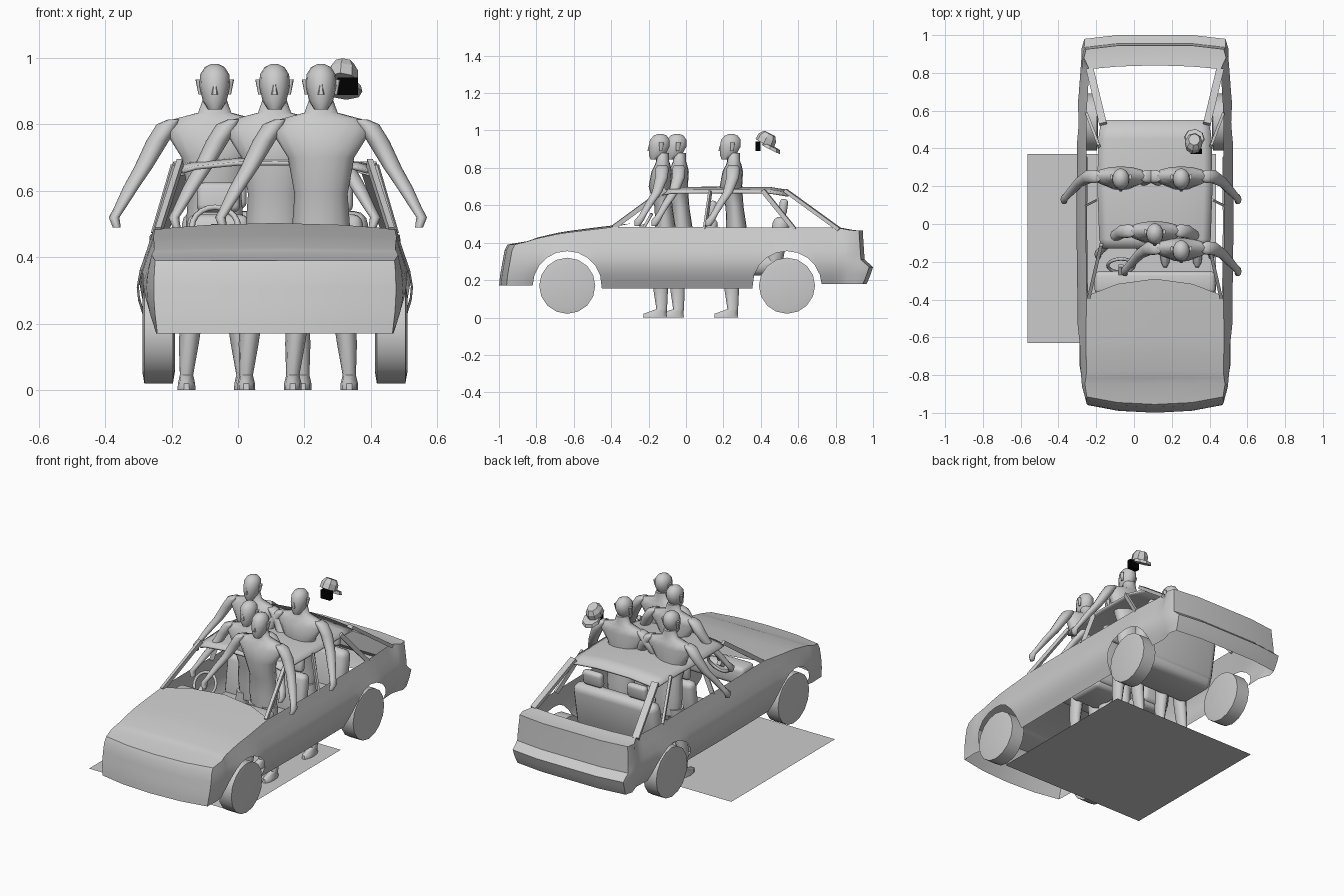
import bpy, bmesh, math
from mathutils import Vector

if "Cube" in bpy.data.objects:
    bpy.data.objects.remove(bpy.data.objects["Cube"], do_unlink=True)


def material(name, value):
    mat = bpy.data.materials.new(name)
    mat.use_nodes = True
    colour = (value, value, value, 1)
    mat.diffuse_color = colour
    mat.node_tree.nodes["Principled BSDF"].inputs["Base Color"].default_value = colour
    return mat


GREY = material("plain_grey", 0.6)
BLACK = material("black", 0)
MID = 0.111  # centre line of the car


def finish(name, bm, mat=GREY, angle=35):
    """Turn a bmesh into a shaded object."""
    bmesh.ops.remove_doubles(bm, verts=bm.verts, dist=0.0005)
    bmesh.ops.recalc_face_normals(bm, faces=bm.faces)
    mesh = bpy.data.meshes.new(name)
    bm.to_mesh(mesh)
    bm.free()
    mesh.materials.append(mat)
    ob = bpy.data.objects.new(name, mesh)
    bpy.context.collection.objects.link(ob)
    if angle:
        bpy.ops.object.select_all(action='DESELECT')
        ob.select_set(True)
        bpy.context.view_layer.objects.active = ob
        bpy.ops.object.shade_smooth_by_angle(angle=math.radians(angle))
    return ob


def lerp(table, t):
    """Piecewise linear lookup."""
    if t <= table[0][0]:
        return table[0][1]
    for (a, va), (b, vb) in zip(table, table[1:]):
        if t <= b:
            return va + (vb - va) * (t - a) / (b - a)
    return table[-1][1]


def add_grid(bm, rows, closed=False):
    """Skin a list of equally long point rows."""
    made = [[bm.verts.new(p) for p in row] for row in rows]
    count = len(rows[0])
    for low, high in zip(made, made[1:]):
        for i in range(count if closed else count - 1):
            j = (i + 1) % count
            bm.faces.new((low[i], low[j], high[j], high[i]))
    return made


def add_loft(bm, rings, side=1, sides=10):
    """Stack of horizontal ellipses: z, centre x, centre y, radius x, radius y."""
    rows = []
    for z, cx, cy, rx, ry in rings:
        turn = [math.tau * i / sides for i in range(sides)]
        rows.append([(side * cx + rx * math.cos(a), cy + ry * math.sin(a), z) for a in turn])
    made = add_grid(bm, rows, closed=True)
    bm.faces.new(made[0])
    bm.faces.new(made[-1])


def box(name, centre, size, bevel=0.0, tilt=0, mat=GREY):
    bm = bmesh.new()
    bmesh.ops.create_cube(bm, size=1)
    bmesh.ops.scale(bm, vec=size, verts=bm.verts)
    if bevel:
        bmesh.ops.bevel(bm, geom=bm.edges[:], offset=bevel, segments=3, profile=0.5, affect='EDGES')
    ob = finish(name, bm, mat, 50 if bevel else 0)
    ob.location = centre
    ob.rotation_euler.x = math.radians(tilt)
    return ob


def beam(name, start, end, width, depth):
    start, end = Vector(start), Vector(end)
    ob = box(name, (start + end) / 2, (width, depth, (end - start).length))
    ob.rotation_euler = (end - start).to_track_quat('Z', 'Y').to_euler()


# Car body: wall around the plan outline, with arches cut into its lower edge
WHEELS = (-0.635, 0.54)
ARCH = 0.185
WIDTH = [(-.9, .385), (-.6, .41), (0, .418), (.6, .412), (.9, .39)]
TOP = [(-.95, .39), (-.67, .45), (-.38, .485), (.8, .48), (.95, .465)]
BULGE = [(.155, .86), (.25, .98), (.33, 1), (.4, .94), (.49, .87)]
FRONT = [(.16, 0), (.22, .005), (.36, .03), (.4, .05)]
REAR = [(.17, -.04), (.21, -.02), (.27, 0), (.31, -.045), (.46, -.055)]
LEVELS = (0, .2, .23, .27, .31, .36, .42, 1)


def bottom(y):
    for c in WHEELS:
        if abs(y - c) < ARCH:
            return 0.17 + math.sqrt(ARCH ** 2 - (y - c) ** 2)
    return 0.17 if y < -0.8 else 0.18 if y > 0.7 else 0.155


def wall(x, y, level):
    """Point of the body wall for a plan position and a height level."""
    z = min(max(level, bottom(y)), lerp(TOP, y))
    nose = min(max((-0.8 - y) / 0.15, 0), 1)
    tail = min(max((y - 0.82) / 0.12, 0), 1)
    squeeze = 1 - (1 - lerp(BULGE, z)) * (1 - 0.75 * max(nose, tail))
    shift = nose * lerp(FRONT, z) + tail * lerp(REAR, z)
    return Vector((MID + x * squeeze, y + shift, z))


stations = [-.87, -.4, -.38, -.2, 0, .2, .78, .82, .87, .93]
for c in WHEELS:
    stations += [c - ARCH * math.cos(math.pi * i / 10) for i in range(11)]
nose_cols = [(0, -1), (.2, -.99), (.365, -.96)]
tail_cols = [(.375, .98), (.2, 1), (0, 1)]
half = nose_cols + [(lerp(WIDTH, y), y) for y in sorted(stations)] + tail_cols
outline = half + [(-x, y) for x, y in reversed(half[1:-1])]

body = bmesh.new()
add_grid(body, [[wall(x, y, level) for x, y in outline] for level in LEVELS], closed=True)


def across(col, crown, bow):
    """Row of points spanning the car between two wall tops."""
    edge = wall(*col, 1)
    return [(MID + (edge.x - MID) * u, edge.y + bow * (1 - u * u), edge.z + crown * (1 - u * u))
            for u in (-1, -.55, 0, .55, 1)]


# Bonnet and rear deck
lid = [c for c in half[3:] if c[1] < -0.37]
front_row = [wall(s * x, y, 1) for s, x, y in
             [(-1, *half[2]), (-1, *half[1]), (1, *half[0]), (1, *half[1]), (1, *half[2])]]
add_grid(body, [front_row] + [across(c, .018 * (i + 1) / len(lid), .09 * ((i + 1) / len(lid)) ** 3)
                              for i, c in enumerate(lid)])
deck = [c for c in half[:-3] if c[1] > 0.81]
rear_row = [wall(s * x, y, 1) for s, x, y in
            [(-1, *half[-3]), (-1, *half[-2]), (1, *half[-1]), (1, *half[-2]), (1, *half[-3])]]
add_grid(body, [across(c, 0, .02) for c in deck] + [rear_row])
finish("car_body", body)

# Roof panel with a slight crown
roof = bmesh.new()
roof_rows = []
for y, drop, w in [(-.13, .012, .28), (-.08, .002, .295), (.2, 0, .305), (.45, .002, .3), (.55, .018, .285)]:
    roof_rows.append([(MID + w * u, y, .7 - drop - .025 * abs(u) ** 4) for u in (-1, -.85, -.4, 0, .4, .85, 1)])
add_grid(roof, roof_rows)
roof_ob = finish("roof", roof)
roof_ob.modifiers.new("thickness", 'SOLIDIFY').thickness = 0.012

# Pillars, wheels and front seats on both sides
for name, s in (("left", 1), ("right", -1)):
    def at(x, y, z):
        return (MID + s * x, y, z)
    beam(name + "_windscreen_pillar", at(.35, -.39, .48), at(.285, -.11, .685), .018, .025)
    beam(name + "_door_pillar", at(.36, .1, .47), at(.3, .13, .675), .012, .025)
    beam(name + "_quarter_pillar", at(.36, .58, .47), at(.295, .41, .68), .015, .025)
    beam(name + "_hatch_pillar", at(.345, .82, .47), at(.275, .53, .68), .04, .02)
    for end, y in zip(("front", "rear"), WHEELS):
        wheel = bmesh.new()
        bmesh.ops.create_cone(wheel, cap_ends=True, segments=16, radius1=.15, radius2=.15, depth=.086)
        caps = [f for f in wheel.faces if len(f.verts) > 4]
        bmesh.ops.inset_individual(wheel, faces=caps, thickness=.035, depth=.006)
        tyre = finish(f"{name}_{end}_wheel", wheel)
        tyre.location = at(.35, y, .17)
        tyre.rotation_euler.y = math.pi / 2
    box(name + "_seat_cushion", at(.17, .0, .27), (.2, .24, .09), .03)
    box(name + "_seat_back", at(.17, .12, .39), (.19, .07, .28), .03, -8)
    box(name + "_seat_headrest", at(.17, .14, .58), (.13, .045, .09), .02, -8)
    box(name + "_rear_headrest", at(.15, .52, .59), (.13, .045, .09), .02, -8)

# Cabin fittings
box("rear_bench_cushion", (MID, .38, .28), (.56, .26, .11), .045)
box("rear_bench_back", (MID, .49, .4), (.56, .09, .28), .04, -10)
box("dashboard", (MID, -.31, .42), (.64, .12, .11), .025)
bpy.ops.mesh.primitive_torus_add(major_segments=20, minor_segments=6, major_radius=.07, minor_radius=.009,
                                 location=(MID - .18, -.22, .49), rotation=(math.radians(60), 0, 0))
steering = bpy.context.object
steering.name = "steering_wheel"
steering.data.materials.append(GREY)
bpy.ops.object.shade_smooth()
beam("steering_column", (MID - .18, -.3, .44), (MID - .18, -.22, .49), .025, .025)

# Standing figures: one shared mesh
TORSO = [(.38, 0, .03, .075, .05), (.48, 0, .03, .088, .055), (.59, 0, .02, .08, .048), (.7, 0, 0, .1, .06),
         (.78, 0, .01, .15, .055), (.815, 0, .015, .125, .042), (.835, 0, .015, .05, .035), (.88, 0, .015, .034, .034)]
HEAD = [(.845, 0, -.025, .02, .025), (.87, 0, -.015, .036, .045), (.915, 0, -.003, .046, .057),
        (.95, 0, 0, .044, .054), (.972, 0, .002, .03, .036), (.982, 0, .002, .01, .012)]
LEG = [(0, .085, -.025, .027, .068), (.02, .085, -.025, .026, .065), (.045, .085, .01, .02, .03),
       (.14, .078, .005, .03, .04), (.24, .068, .005, .035, .042), (.42, .045, .025, .044, .052)]
ARM = [(.49, .295, -.12, .012, .016), (.52, .303, -.11, .016, .026), (.55, .285, -.09, .018, .02),
       (.61, .252, -.055, .024, .024), (.67, .215, -.015, .028, .028), (.75, .172, .01, .034, .036),
       (.8, .14, .012, .035, .036), (.815, .12, .012, .02, .025)]
EAR = [(.89, .044, .005, .005, .008), (.935, .05, .01, .008, .014)]
figure = bmesh.new()
add_loft(figure, TORSO, sides=16)
add_loft(figure, HEAD, sides=14)
add_loft(figure, [(.89, 0, -.055, .012, .014), (.92, 0, -.052, .006, .008)], sides=6)
for s in (1, -1):
    for part in (LEG, ARM, EAR):
        add_loft(figure, part, s)
person = finish("person_driver", figure, angle=60)
person.location = (.25, -.14, 0)
for name, x, y in [("person_middle", .11, -.05), ("person_rear_left", .25, .24), ("person_rear_right", -.07, .24)]:
    copy = bpy.data.objects.new(name, person.data)
    copy.location = (x, y, 0)
    bpy.context.collection.objects.link(copy)

# Peaked cap with its dark plate
cap = bmesh.new()
add_loft(cap, [(0, 0, 0, .046, .055), (.035, 0, 0, .045, .052), (.06, 0, 0, .03, .034)], sides=8)
add_loft(cap, [(-.012, 0, .045, .055, .055), (.006, 0, .04, .05, .05)], sides=8)
hat = finish("cap", cap, angle=20)
hat.location = (.315, .42, .93)
hat.rotation_euler = (math.radians(-27), 0, math.radians(-8))
box("cap_dark_plate", (.33, .385, .915), (.062, .028, .052), mat=BLACK)

# Ground sheet
sheet = bmesh.new()
add_grid(sheet, [[(x, y, 0) for x in (-.565, .435)] for y in (-.63, .37)])
finish("ground_sheet", sheet, angle=0)
